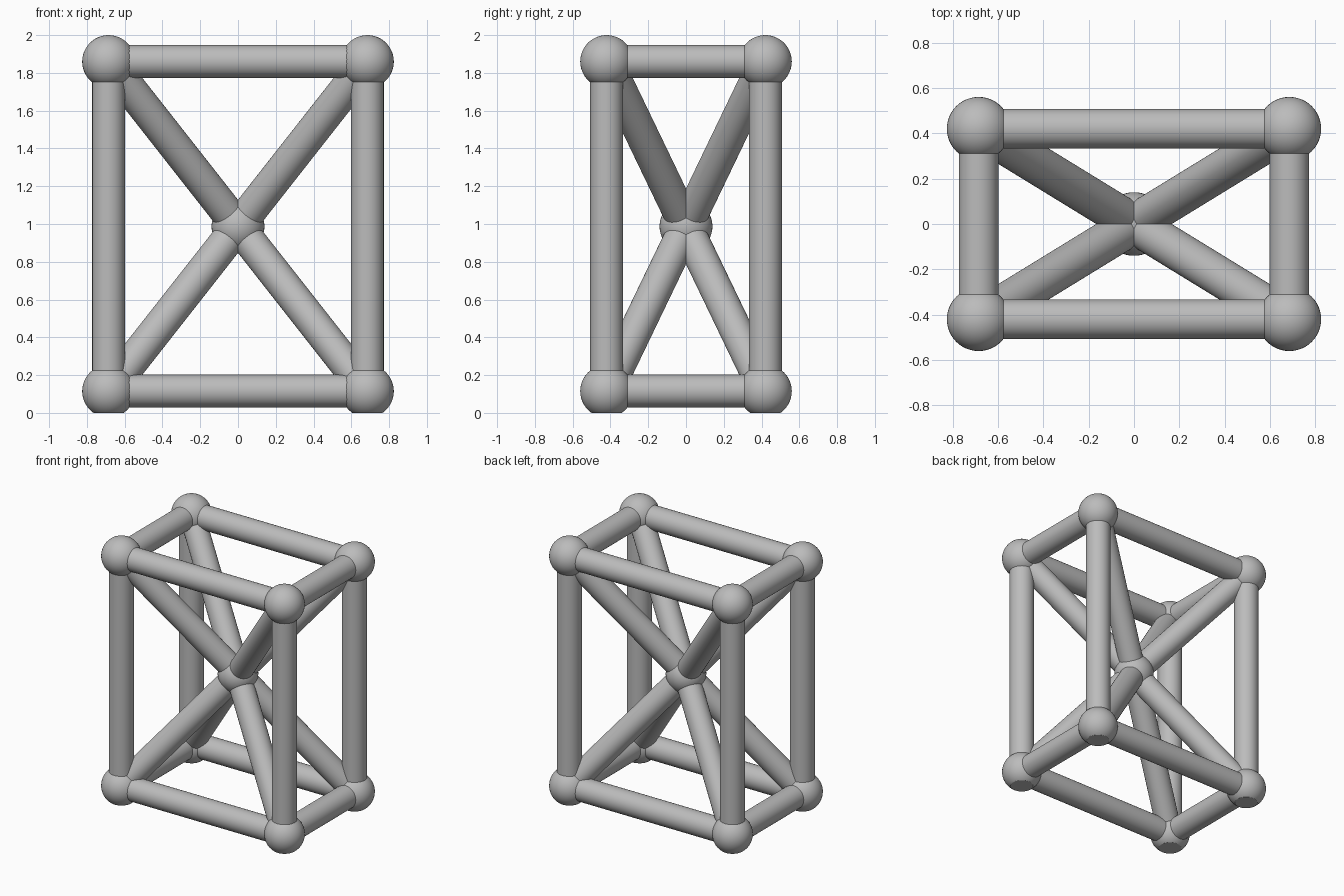
import bpy, bmesh
from mathutils import Vector, Matrix
from itertools import product

if "Cube" in bpy.data.objects:
    bpy.data.objects.remove(bpy.data.objects["Cube"])

HALF_X, HALF_Y = 0.685, 0.42
LOW, HIGH = 0.115, 1.86
BALL_R, ROD_R = 0.14, 0.087
EMBED = 0.09  # rods begin just inside the ball surface

grey = bpy.data.materials.new("grey")
grey.use_nodes = True
grey.diffuse_color = (0.5, 0.5, 0.5, 1)
grey.node_tree.nodes["Principled BSDF"].inputs["Base Color"].default_value = (0.5, 0.5, 0.5, 1)


def finish(name, bm):
    mesh = bpy.data.meshes.new(name)
    bm.to_mesh(mesh)
    bm.free()
    mesh.materials.append(grey)
    obj = bpy.data.objects.new(name, mesh)
    bpy.context.collection.objects.link(obj)
    bpy.ops.object.select_all(action="DESELECT")
    obj.select_set(True)
    bpy.context.view_layer.objects.active = obj
    bpy.ops.object.shade_smooth_by_angle()


def ball(name, centre):
    bm = bmesh.new()
    bmesh.ops.create_uvsphere(bm, u_segments=48, v_segments=24, radius=BALL_R,
                              matrix=Matrix.Translation(centre))
    # Flat foot where a ball would dip below the floor
    if centre.z < BALL_R:
        cut = bmesh.ops.bisect_plane(bm, geom=bm.verts[:] + bm.edges[:] + bm.faces[:],
                                     plane_co=(0, 0, 0), plane_no=(0, 0, -1), clear_outer=True)
        rim = [e for e in cut["geom_cut"] if isinstance(e, bmesh.types.BMEdge)]
        bmesh.ops.contextual_create(bm, geom=rim)
        bmesh.ops.recalc_face_normals(bm, faces=bm.faces[:])
    finish(name, bm)


def rod(name, start, end):
    axis = end - start
    turn = axis.to_track_quat("Z", "Y").to_matrix().to_4x4()
    bm = bmesh.new()
    bmesh.ops.create_cone(bm, cap_ends=True, segments=48, radius1=ROD_R, radius2=ROD_R,
                          depth=axis.length - 2 * EMBED,
                          matrix=Matrix.Translation((start + end) / 2) @ turn)
    finish(name, bm)


# Balls at the eight corners and the middle
middle = Vector((0, 0, (LOW + HIGH) / 2))
ball("centre_ball", middle)
words = (("right", "left"), ("front", "back"), ("lower", "upper"))
corners = {}
for key in product((0, 1), repeat=3):
    i, j, k = key
    corners[key] = Vector((HALF_X * (2 * i - 1), HALF_Y * (2 * j - 1), (LOW, HIGH)[k]))
    label = "_".join((words[2][k], words[1][j], words[0][i]))
    ball(label + "_ball", corners[key])
    # Diagonal brace from corner to middle
    rod(label + "_brace", corners[key], middle)

# Twelve frame rods along the box edges
kinds = ("cross_rail", "side_rail", "post")
for key, start in corners.items():
    for axis in range(3):
        if key[axis] == 0:
            other = list(key)
            other[axis] = 1
            label = "_".join(words[n][key[n]] for n in (2, 1, 0) if n != axis)
            rod(label + "_" + kinds[axis], start, corners[tuple(other)])
